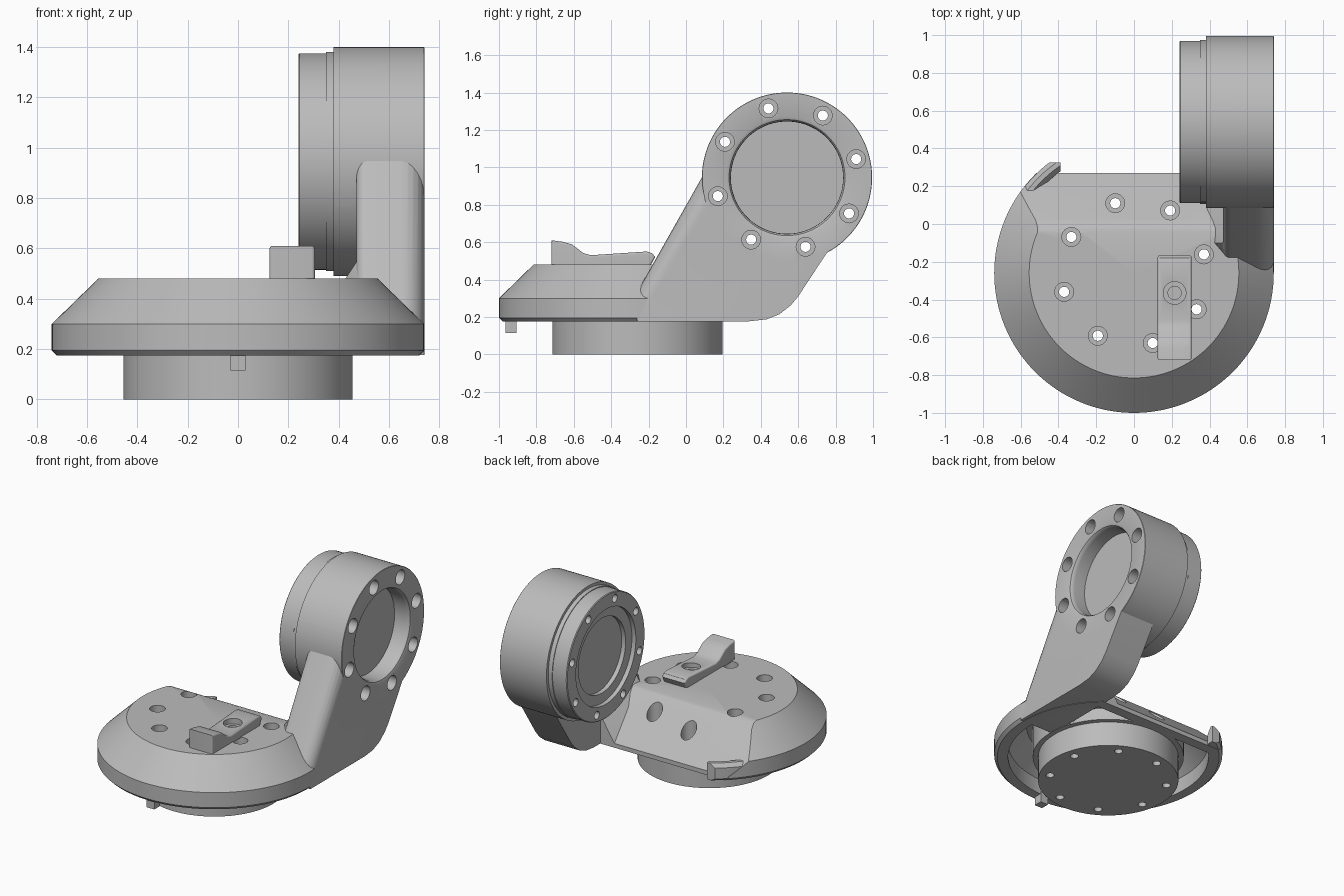
import bpy, bmesh
from math import cos, sin, pi, radians
from mathutils import Matrix, Vector

cube = bpy.data.objects.get("Cube")
if cube:
    bpy.data.objects.remove(cube, do_unlink=True)

GREY = bpy.data.materials.new("machined grey")
GREY.use_nodes = True
GREY.diffuse_color = (0.5, 0.5, 0.5, 1)
GREY.node_tree.nodes["Principled BSDF"].inputs["Base Color"].default_value = (0.5, 0.5, 0.5, 1)

# Upright axis of the base, and sideways axis of the joint housing
BASE = Matrix.Translation((0, -0.26, 0))
JOINT = Matrix.Translation((0, 0.54, 0.945)) @ Matrix.Rotation(pi / 2, 4, 'Y')
BOLT_CIRCLE = 0.383


def finish(name, bm):
    bmesh.ops.remove_doubles(bm, verts=bm.verts, dist=1e-5)
    bmesh.ops.recalc_face_normals(bm, faces=bm.faces)
    mesh = bpy.data.meshes.new(name)
    bm.to_mesh(mesh)
    bm.free()
    mesh.materials.append(GREY)
    obj = bpy.data.objects.new(name, mesh)
    bpy.context.collection.objects.link(obj)
    return obj


def add_lathe(bm, profile, matrix, steps=96):
    """Revolve a closed (radius, height) outline about the matrix z axis."""
    rings = []
    for i in range(steps):
        a = 2 * pi * i / steps
        rings.append([bm.verts.new(matrix @ Vector((r * cos(a), r * sin(a), h))) for r, h in profile])
    n = len(profile)
    for i in range(steps):
        a, b = rings[i], rings[(i + 1) % steps]
        for j in range(n):
            k = (j + 1) % n
            if profile[j][0] == 0 and profile[k][0] == 0:
                continue
            if profile[j][0] == 0:
                bm.faces.new((a[j], b[k], a[k]))
            elif profile[k][0] == 0:
                bm.faces.new((a[j], b[j], a[k]))
            else:
                bm.faces.new((a[j], b[j], b[k], a[k]))


def lathe(name, profile, matrix, steps=96):
    bm = bmesh.new()
    add_lathe(bm, profile, matrix, steps)
    return finish(name, bm)


def prism(name, outline, x0, x1, bevels=()):
    """Extrude a (y, z) outline along x; bevels are (rule, width) pairs."""
    bm = bmesh.new()
    face = bm.faces.new([bm.verts.new((x0, y, z)) for y, z in outline])
    out = bmesh.ops.extrude_face_region(bm, geom=[face])
    bmesh.ops.translate(bm, vec=(x1 - x0, 0, 0),
                        verts=[v for v in out["geom"] if isinstance(v, bmesh.types.BMVert)])
    for rule, width in bevels:
        edges = [e for e in bm.edges if rule(*e.verts)]
        bmesh.ops.bevel(bm, geom=edges, offset=width, segments=6, profile=0.5, affect='EDGES')
    return finish(name, bm)


def hull(name, points):
    bm = bmesh.new()
    for p in points:
        bm.verts.new(p)
    bmesh.ops.convex_hull(bm, input=bm.verts)
    return finish(name, bm)


def combine(obj, other, operation='DIFFERENCE'):
    mod = obj.modifiers.new("cut", 'BOOLEAN')
    mod.operation, mod.object, mod.solver = operation, other, 'EXACT'
    bpy.context.view_layer.update()
    mesh = bpy.data.meshes.new_from_object(obj.evaluated_get(bpy.context.evaluated_depsgraph_get()))
    obj.modifiers.clear()
    obj.data = mesh


def bolt_cutter(name, matrix, low, seat, high):
    """Eight stepped holes on the bolt circle."""
    bm = bmesh.new()
    outline = [(0, low), (0.027, low), (0.027, seat), (0.05, seat), (0.05, high), (0, high)]
    for i in range(8):
        a = radians(15 + 45 * i)
        spot = Matrix.Translation((BOLT_CIRCLE * cos(a), BOLT_CIRCLE * sin(a), 0))
        add_lathe(bm, outline, matrix @ spot, 24)
    return finish(name, bm)


helpers = []

# Base shell: a coned disc with a sloping back and a hollow underside
base = lathe("base_shell", [(0, 0.175), (0.72, 0.175), (0.74, 0.195), (0.74, 0.30),
                            (0.555, 0.48), (0, 0.48)], BASE, 128)
envelope = prism("base_envelope", [(-1.2, 0.1), (0.27, 0.1), (0.27, 0.205), (0.02, 0.445),
                                   (-0.02, 0.472), (-0.06, 0.485), (-0.1, 0.6), (-1.2, 0.6)], -1, 1)
combine(base, envelope, 'INTERSECT')
cavity = lathe("base_cavity", [(0.49, 0.1), (0.65, 0.1), (0.65, 0.28), (0.53, 0.40), (0.49, 0.40)], BASE)
inner = prism("cavity_envelope", [(-1.2, 0.05), (0.32, 0.05), (-0.04, 0.42), (-1.2, 0.42)], -1, 1)
combine(cavity, inner, 'INTERSECT')
combine(base, cavity)
helpers += [envelope, cavity, inner]

# Drum under the base
drum = lathe("base_drum", [(0, 0), (0.455, 0), (0.455, 0.2), (0, 0.2)], BASE)

# Curved stop at the back of the rim
stop = lathe("rim_stop", [(0.665, 0.178), (0.72, 0.178), (0.738, 0.195), (0.738, 0.27),
                          (0.715, 0.295), (0.69, 0.295), (0.665, 0.25)], BASE, 128)
stop_zone = prism("stop_zone", [(0.08, 0), (0.325, 0), (0.325, 1), (0.08, 1)], -1, -0.39)
combine(stop, stop_zone, 'INTERSECT')
helpers.append(stop_zone)

# Arm: a leaning slab with rounded front edges
def front_edge(x):
    def rule(a, b):
        dy, dz = abs(a.co.y - b.co.y), abs(a.co.z - b.co.z)
        middle = (a.co + b.co) / 2
        return (abs(a.co.x - x) < 1e-4 and abs(b.co.x - x) < 1e-4
                and dy > 0.3 and dz > 0.6 and middle.y < 0.2)
    return rule


arm = prism("arm", [(-0.28, 0.30), (-0.26, 0.177), (0.34, 0.177), (0.43, 0.187), (0.50, 0.215),
                    (0.56, 0.262), (0.60, 0.31), (0.85, 0.69), (0.2, 1.15)], 0.47, 0.74,
            [(front_edge(0.74), 0.09), (front_edge(0.47), 0.04)])
arm_socket = lathe("arm_socket", [(0, 0.1), (0.44, 0.1), (0.44, 0.9), (0, 0.9)], JOINT)
combine(arm, arm_socket)
helpers.append(arm_socket)

# Flared root between the arm and the base
root = hull("arm_root", [(0.48, -0.17, 0.47), (0.42, -0.1, 0.47), (0.38, 0.08, 0.38), (0.36, 0.27, 0.20),
                         (0.36, 0.27, 0.18), (0.5, 0.27, 0.18), (0.5, -0.17, 0.3), (0.5, -0.1, 0.59),
                         (0.5, 0.27, 0.42), (0.42, -0.1, 0.3)])

# Joint housing with a round recess outside and a stepped motor face inside
housing = lathe("joint_housing", [(0, 0.35), (0.455, 0.35), (0.455, 0.738), (0.453, 0.74), (0.325, 0.74),
                                  (0.31, 0.734), (0.302, 0.722), (0.30, 0.705), (0.30, 0.62), (0, 0.62)],
                JOINT, 128)
lip = lathe("housing_lip_cutter", [(0.435, 0.3), (0.5, 0.3), (0.5, 0.38), (0.435, 0.38)], JOINT)
combine(housing, lip)
motor = lathe("joint_motor", [(0, 0.30), (0.26, 0.30), (0.26, 0.27), (0.33, 0.27), (0.33, 0.24),
                              (0.425, 0.24), (0.43, 0.245), (0.43, 0.40), (0, 0.40)], JOINT, 128)
helpers.append(lip)

# Bolt holes
base_bolts = bolt_cutter("base_bolt_cutter", BASE, -0.1, 0.25, 0.7)
joint_bolts = bolt_cutter("joint_bolt_cutter", JOINT, 0.1, 0.60, 0.8)
for part in (base, drum, root):
    combine(part, base_bolts)
for part in (housing, motor):
    combine(part, joint_bolts)
helpers += [base_bolts, joint_bolts]

# Clip on top of the base, with a screw hole
def clip_edge(a, b):
    return abs(a.co.x - b.co.x) < 1e-4 and a.co.z + b.co.z > 0.97


clip = prism("cable_clip", [(-0.72, 0.475), (-0.72, 0.61), (-0.66, 0.602), (-0.61, 0.588), (-0.58, 0.565),
                            (-0.55, 0.542), (-0.51, 0.53), (-0.21, 0.55), (-0.18, 0.54), (-0.165, 0.52),
                            (-0.19, 0.475)], 0.125, 0.305, [(clip_edge, 0.012)])
screw_hole = lathe("screw_hole_cutter", [(0, 0.485), (0.035, 0.485), (0.035, 0.505), (0.06, 0.505),
                                         (0.06, 0.7), (0, 0.7)], Matrix.Translation((0.215, -0.365, 0)), 32)
combine(clip, screw_hole)
helpers.append(screw_hole)

# Locating pin under the front rim
pin = prism("locating_pin", [(-0.965, 0.115), (-0.905, 0.115), (-0.905, 0.19), (-0.965, 0.19)], -0.03, 0.03)

for helper in helpers:
    bpy.data.objects.remove(helper, do_unlink=True)

# Smooth curved faces and keep sharp edges
bpy.ops.object.select_all(action='DESELECT')
for part in (base, drum, stop, arm, root, housing, motor, clip, pin):
    part.select_set(True)
bpy.context.view_layer.objects.active = base
bpy.ops.object.shade_smooth_by_angle(angle=radians(30))
